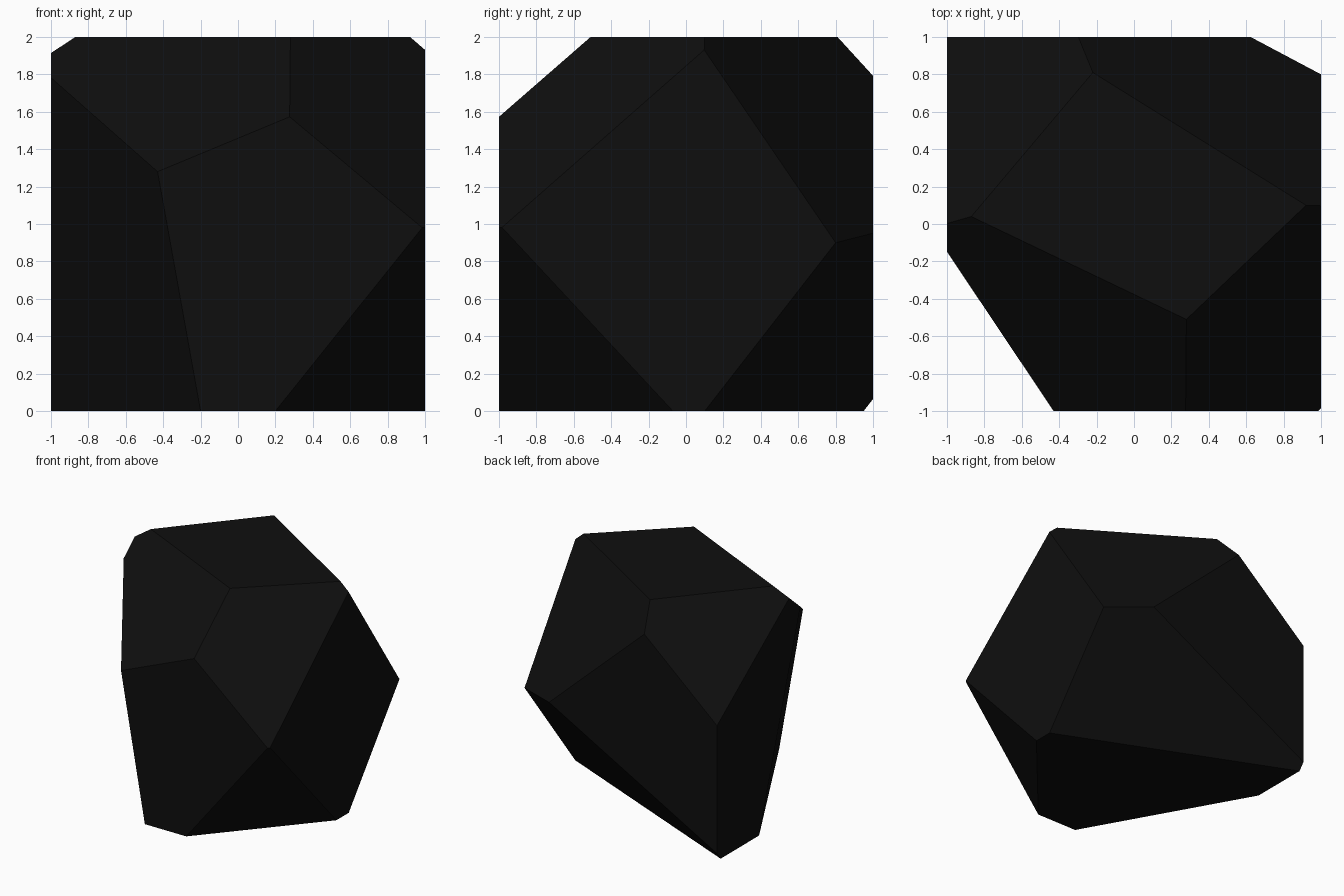
import bpy
import bmesh
from mathutils import Vector

old = bpy.data.objects.get("Cube")
if old:
    bpy.data.objects.remove(old, do_unlink=True)

# Near-black stone
stone = bpy.data.materials.new("charcoal stone")
colour = (0.0045, 0.0045, 0.0045, 1)
stone.use_nodes = True
stone.diffuse_color = colour
stone.node_tree.nodes["Principled BSDF"].inputs["Base Color"].default_value = colour

# Corners of the flat top, shared by the upper facets
top_left, top_front = (-0.87, 0.04, 2), (0.28, -0.51, 2)
top_right, top_back = (0.92, 0.10, 2), (-0.22, 0.81, 2)

# Each facet is a slice through three points
facets = {
    "upper front left": (top_left, top_front, (-0.43, -1, 1.28)),
    "upper front right": (top_front, top_right, (0.985, -1, 0.98)),
    "upper back right": (top_right, top_back, (1, 0.80, 0.90)),
    "upper back left": (top_back, top_left, (-1, 1, 1.18)),
    "lower front left": ((-0.43, -1, 1.28), (-0.20, -1, 0), (-1, 0.42, 0)),
    "lower front right": ((0.985, -1, 0.98), (0.20, -1, 0), (1, -0.07, 0)),
    "lower back": ((1, 0.80, 0.90), (1, 0.10, 0), (-1, 0.95, 0)),
}
centre = Vector((0, 0, 1))


def slice_off(bm, points):
    """Cut away the side of the plane facing outwards and cap it."""
    a, b, c = (Vector(p) for p in points)
    normal = (b - a).cross(c - a).normalized()
    if normal.dot(centre - a) > 0:
        normal.negate()
    cut = bmesh.ops.bisect_plane(
        bm, geom=bm.verts[:] + bm.edges[:] + bm.faces[:], dist=1e-5,
        plane_co=a, plane_no=normal, clear_outer=True)
    rim = [e for e in bm.edges if e.is_valid and e.is_boundary]
    bmesh.ops.edgeloop_fill(bm, edges=rim)


# Block with its corners sliced off
bm = bmesh.new()
bmesh.ops.create_cube(bm, size=2)
bmesh.ops.translate(bm, verts=bm.verts, vec=centre)
for points in facets.values():
    slice_off(bm, points)
bmesh.ops.recalc_face_normals(bm, faces=bm.faces)

mesh = bpy.data.meshes.new("faceted_rock")
bm.to_mesh(mesh)
bm.free()
mesh.materials.append(stone)
rock = bpy.data.objects.new("faceted_rock", mesh)
bpy.context.collection.objects.link(rock)
